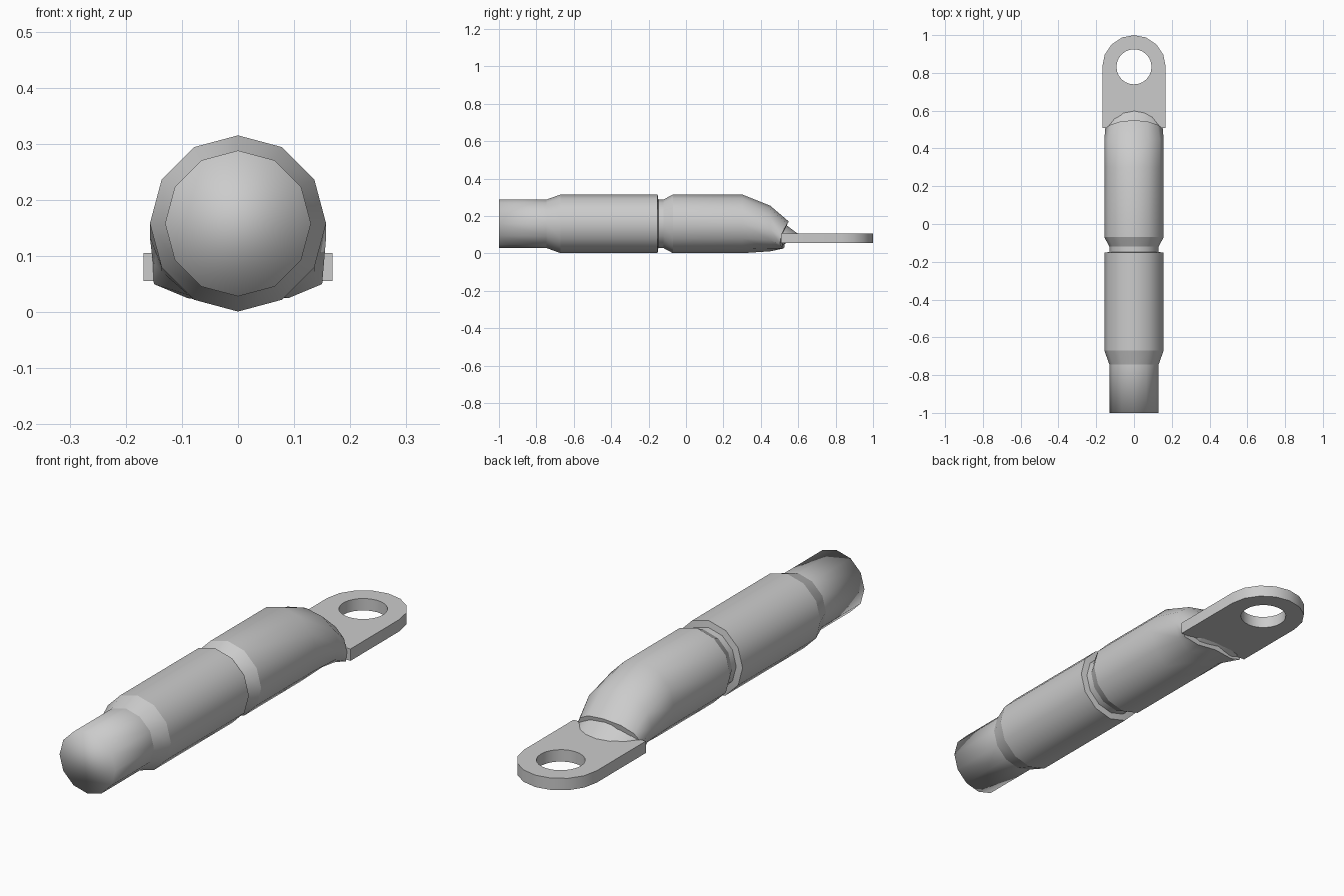
import bpy, bmesh
from math import sin, cos, pi

old = bpy.data.objects.get("Cube")
if old:
    bpy.data.objects.remove(old)

SIDES = 12
AXIS_Z = 0.158

metal = bpy.data.materials.new("grey_metal")
metal.use_nodes = True
metal.diffuse_color = (0.6, 0.6, 0.6, 1)
metal.node_tree.nodes["Principled BSDF"].inputs["Base Color"].default_value = (0.6, 0.6, 0.6, 1)


def finish(bm, name):
    bmesh.ops.recalc_face_normals(bm, faces=bm.faces)
    mesh = bpy.data.meshes.new(name)
    bm.to_mesh(mesh)
    bm.free()
    mesh.materials.append(metal)
    obj = bpy.data.objects.new(name, mesh)
    bpy.context.collection.objects.link(obj)
    return obj


def oval(y, rx, rz, zc):
    """Twelve-sided ring with a corner at the top."""
    angles = [2 * pi * i / SIDES for i in range(SIDES)]
    return [(rx * sin(a), y, zc + rz * cos(a)) for a in angles]


def mirrored(half):
    """Ring from its left half, listed from top to bottom."""
    return half + [(-x, y, z) for x, y, z in half[-2:0:-1]]


def loft(name, rings, sharp=()):
    bm = bmesh.new()
    loops = [[bm.verts.new(p) for p in ring] for ring in rings]
    for a, b in zip(loops, loops[1:]):
        for i in range(SIDES):
            j = (i + 1) % SIDES
            bm.faces.new((a[i], a[j], b[j], b[i]))
    bm.faces.new(loops[0])
    bm.faces.new(loops[-1])
    for f in bm.faces:
        f.smooth = True
    for k in sharp:
        for i in range(SIDES):
            bm.edges.get((loops[k][i], loops[k][(i + 1) % SIDES])).smooth = False
    return finish(bm, name)


# Barrel: thin rear sleeve, shoulder, crimp groove and drooping nose
profile = [(-1, .13), (-.745, .13), (-.67, .157), (-.152, .157),
           (-.148, .13), (-.12, .13), (-.07, .157), (.3, .157)]
rings = [oval(y, r, r, AXIS_Z) for y, r in profile]
rings.append(oval(.45, .157, .122, .133))
lip = mirrored([(0, .55, .17), (.075, .542, .16), (.125, .525, .132),
                (.152, .508, .09), (.15, .502, .05), (.09, .518, .025), (0, .525, .03)])
rings.append(lip)
loft("barrel", rings, sharp=(1, 2, 3, 4, 5, 6, 9))

# Flattened plug that joins the nose to the tongue
inner = [(x * .95, y - .015, .08 + (z - .08) * .8) for x, y, z in lip]
toe = mirrored([(0, .605, .1), (.055, .595, .1), (.1, .57, .1), (.14, .52, .1),
                (.13, .525, .06), (.07, .54, .06), (0, .545, .06)])
loft("nose_plug", [inner, toe], sharp=(0, 1))

# Tongue: rounded flat plate with a bolt hole
HALF, EYE_Y, BOTTOM, THICK = .168, .832, .055, .05
bm = bmesh.new()
outline = [(HALF, .507)]
outline += [(HALF * cos(pi * i / 8), EYE_Y + HALF * sin(pi * i / 8)) for i in range(9)]
outline.append((-HALF, .507))
hole = [(.093 * cos(2 * pi * i / 24), EYE_Y + .093 * sin(2 * pi * i / 24)) for i in range(24)]
edges = []
for loop in (outline, hole):
    verts = [bm.verts.new((x, y, BOTTOM)) for x, y in loop]
    edges += [bm.edges.new((verts[i - 1], verts[i])) for i in range(len(verts))]
bmesh.ops.triangle_fill(bm, edges=edges, use_beauty=True)
result = bmesh.ops.extrude_face_region(bm, geom=bm.faces[:])
top = [g for g in result["geom"] if isinstance(g, bmesh.types.BMVert)]
bmesh.ops.translate(bm, verts=top, vec=(0, 0, THICK))
tongue = finish(bm, "tongue")
bpy.ops.object.select_all(action="DESELECT")
tongue.select_set(True)
bpy.context.view_layer.objects.active = tongue
bpy.ops.object.shade_smooth_by_angle(angle=pi / 6)
